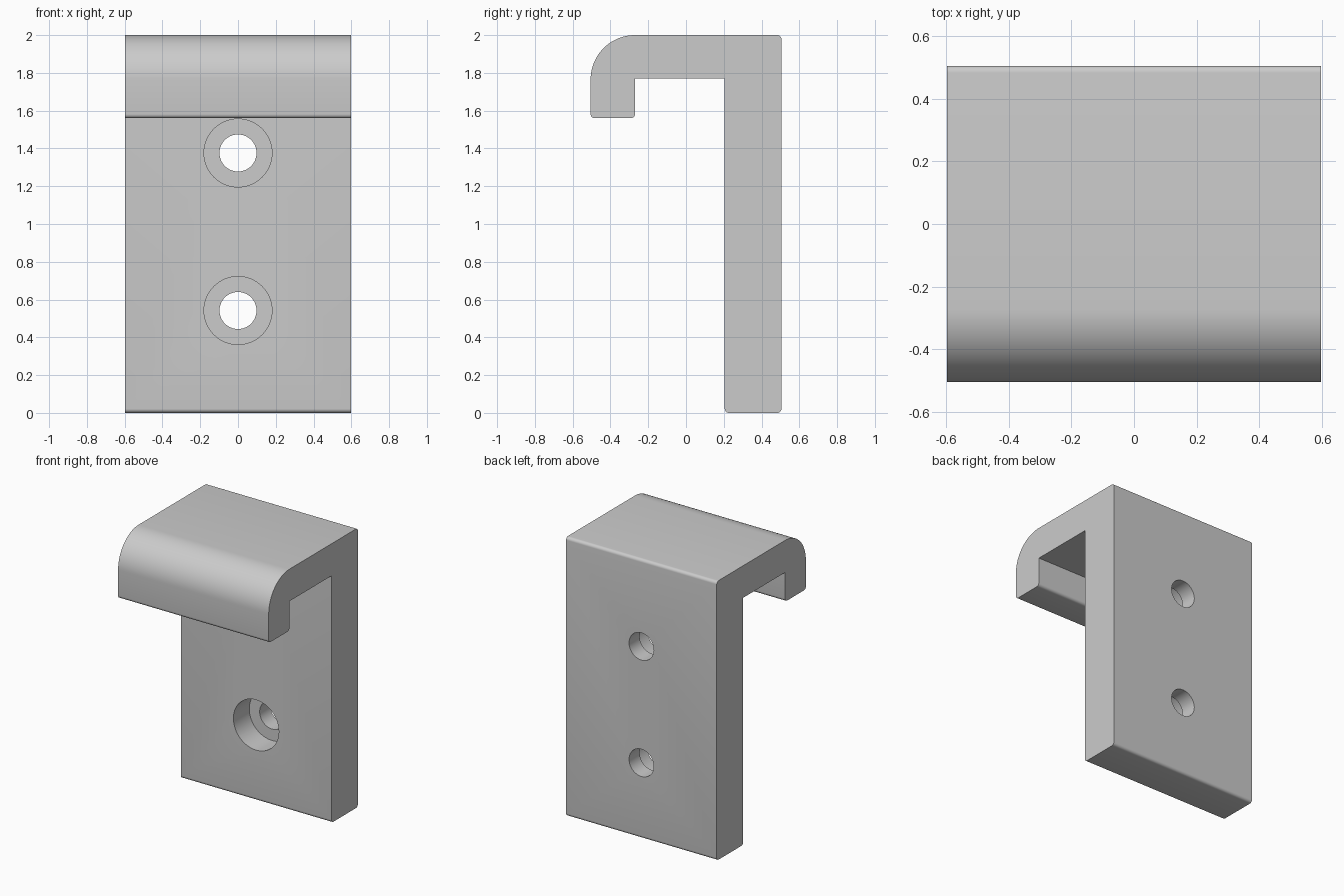
import bpy, bmesh, math
from mathutils import Matrix

cube = bpy.data.objects.get("Cube")
if cube:
    bpy.data.objects.remove(cube, do_unlink=True)

HALF_W = 0.597
FRONT, BACK = -0.505, 0.505
SLAB_Y, LIP_Y = 0.205, -0.27
LIP_Z, UNDER_Z, TOP_Z = 1.56, 1.77, 2.0

grey = bpy.data.materials.new("light grey")
grey.use_nodes = True
colour = (0.6, 0.6, 0.6, 1)
grey.diffuse_color = colour
grey.node_tree.nodes["Principled BSDF"].inputs["Base Color"].default_value = colour


def fillet(y, z, r, start, steps):
    """Quarter arc around centre (y, z), running clockwise from start degrees."""
    return [(y + r * math.cos(math.radians(start - 90 * i / steps)),
             z + r * math.sin(math.radians(start - 90 * i / steps)))
            for i in range(steps + 1)]


def new_object(name, bm):
    mesh = bpy.data.meshes.new(name)
    bmesh.ops.recalc_face_normals(bm, faces=bm.faces)
    bm.to_mesh(mesh)
    bm.free()
    obj = bpy.data.objects.new(name, mesh)
    bpy.context.collection.objects.link(obj)
    return obj


# Side profile of the hook, clockwise from the lip's lower front edge
R, BIG = 0.022, 0.235
profile = (
    fillet(FRONT + R, LIP_Z + R, R, 270, 6)
    + fillet(FRONT + BIG, TOP_Z - BIG, BIG, 180, 24)
    + fillet(BACK - R, TOP_Z - R, R, 90, 6)
    + fillet(BACK - R, R, R, 0, 6)
    + fillet(SLAB_Y + R, R, R, 270, 6)
    + [(SLAB_Y, UNDER_Z), (LIP_Y, UNDER_Z)]
    + fillet(LIP_Y - R, LIP_Z + R, R, 0, 6)
)
bm = bmesh.new()
face = bm.faces.new([bm.verts.new((-HALF_W, y, z)) for y, z in profile])
ext = bmesh.ops.extrude_face_region(bm, geom=[face])
bmesh.ops.translate(bm, vec=(2 * HALF_W, 0, 0),
                    verts=[v for v in ext["geom"] if isinstance(v, bmesh.types.BMVert)])
bracket = new_object("hook_bracket", bm)
bracket.data.materials.append(grey)


# Counterbored screw holes through the back plate
def drill(name, z, radius, y0, y1):
    bm = bmesh.new()
    bmesh.ops.create_cone(
        bm, cap_ends=True, segments=64, radius1=radius, radius2=radius, depth=y1 - y0,
        matrix=Matrix.Translation((0, (y0 + y1) / 2, z)) @ Matrix.Rotation(math.pi / 2, 4, "X"))
    cutter = new_object(name, bm)
    cutter.data.materials.append(grey)
    cutter.hide_render = True
    mod = bracket.modifiers.new(name, "BOOLEAN")
    mod.operation, mod.solver, mod.object = "DIFFERENCE", "EXACT", cutter
    return cutter


cutters = []
for label, z in (("lower", 0.542), ("upper", 1.376)):
    cutters.append(drill(label + "_screw_hole", z, 0.098, 0.1, 0.6))
    cutters.append(drill(label + "_counterbore", z, 0.18, 0.1, SLAB_Y + 0.18))

# Apply the cuts, remove the cutters and smooth the rounded edges
bpy.ops.object.select_all(action="DESELECT")
bracket.select_set(True)
bpy.context.view_layer.objects.active = bracket
for mod in list(bracket.modifiers):
    bpy.ops.object.modifier_apply(modifier=mod.name)
for cutter in cutters:
    bpy.data.objects.remove(cutter, do_unlink=True)
bpy.ops.object.shade_smooth_by_angle(angle=math.radians(30))
